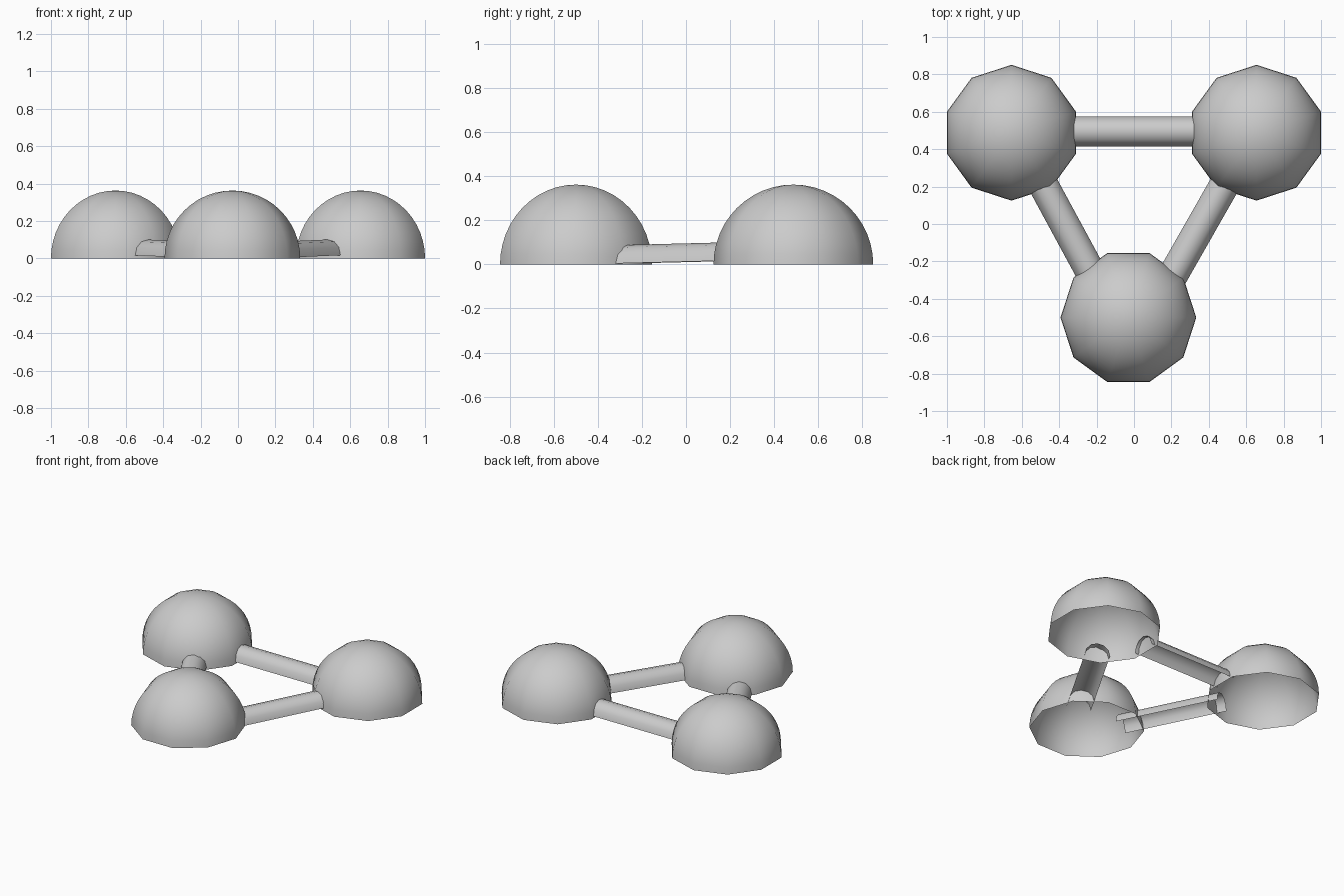
import bpy, bmesh
from math import sin, cos, pi, radians
from mathutils import Vector

if "Cube" in bpy.data.objects:
    bpy.data.objects.remove(bpy.data.objects["Cube"])

R = 0.363      # dome radius
SIDES = 10     # dome sides
RINGS = 12     # dome rings from rim to top


def make_object(name, bm):
    bmesh.ops.recalc_face_normals(bm, faces=bm.faces[:])
    for f in bm.faces:
        f.smooth = True
    mesh = bpy.data.meshes.new(name)
    bm.to_mesh(mesh)
    bm.free()
    obj = bpy.data.objects.new(name, mesh)
    bpy.context.collection.objects.link(obj)
    return obj


def dome(name, x, y, turn):
    """Hollow half sphere, open underneath."""
    bm = bmesh.new()
    rings = []
    for i in range(RINGS):
        a = pi / 2 * i / RINGS
        rings.append([bm.verts.new((x + R * cos(a) * cos(turn + 2 * pi * k / SIDES),
                                    y + R * cos(a) * sin(turn + 2 * pi * k / SIDES),
                                    R * sin(a))) for k in range(SIDES)])
    top = bm.verts.new((x, y, R))
    for k in range(SIDES):
        n = (k + 1) % SIDES
        for lo, hi in zip(rings, rings[1:]):
            bm.faces.new((lo[k], lo[n], hi[n], hi[k]))
        bm.faces.new((rings[-1][k], rings[-1][n], top))
    return make_object(name, bm)


def tunnel(name, start, end, radius=0.08, height=0.084, steps=6):
    """Half-round passage, open at the ends and underneath."""
    start, end = Vector(start), Vector(end)
    d = end - start
    side = Vector((-d.y, d.x, 0)).normalized()
    bm = bmesh.new()
    arches = []
    for p in (start, end):
        arches.append([bm.verts.new(p + side * radius * cos(pi * i / steps)
                                    + Vector((0, 0, height * sin(pi * i / steps))))
                       for i in range(steps + 1)])
    a, b = arches
    for i in range(steps):
        bm.faces.new((a[i], a[i + 1], b[i + 1], b[i]))
    return make_object(name, bm)


# Three domes
dome("dome_back_left", -0.655, 0.488, radians(90))
dome("dome_back_right", 0.655, 0.488, radians(90))
dome("dome_front", -0.03, -0.50, 0)

# Passages joining the domes, the side ones rising slightly to the back
tunnel("passage_back", (-0.34, 0.495, 0.012), (0.34, 0.495, 0.012))
tunnel("passage_right", (0.165, -0.35, 0.003), (0.50, 0.238, 0.018))
tunnel("passage_left", (-0.182, -0.35, 0.003), (-0.51, 0.255, 0.018))
